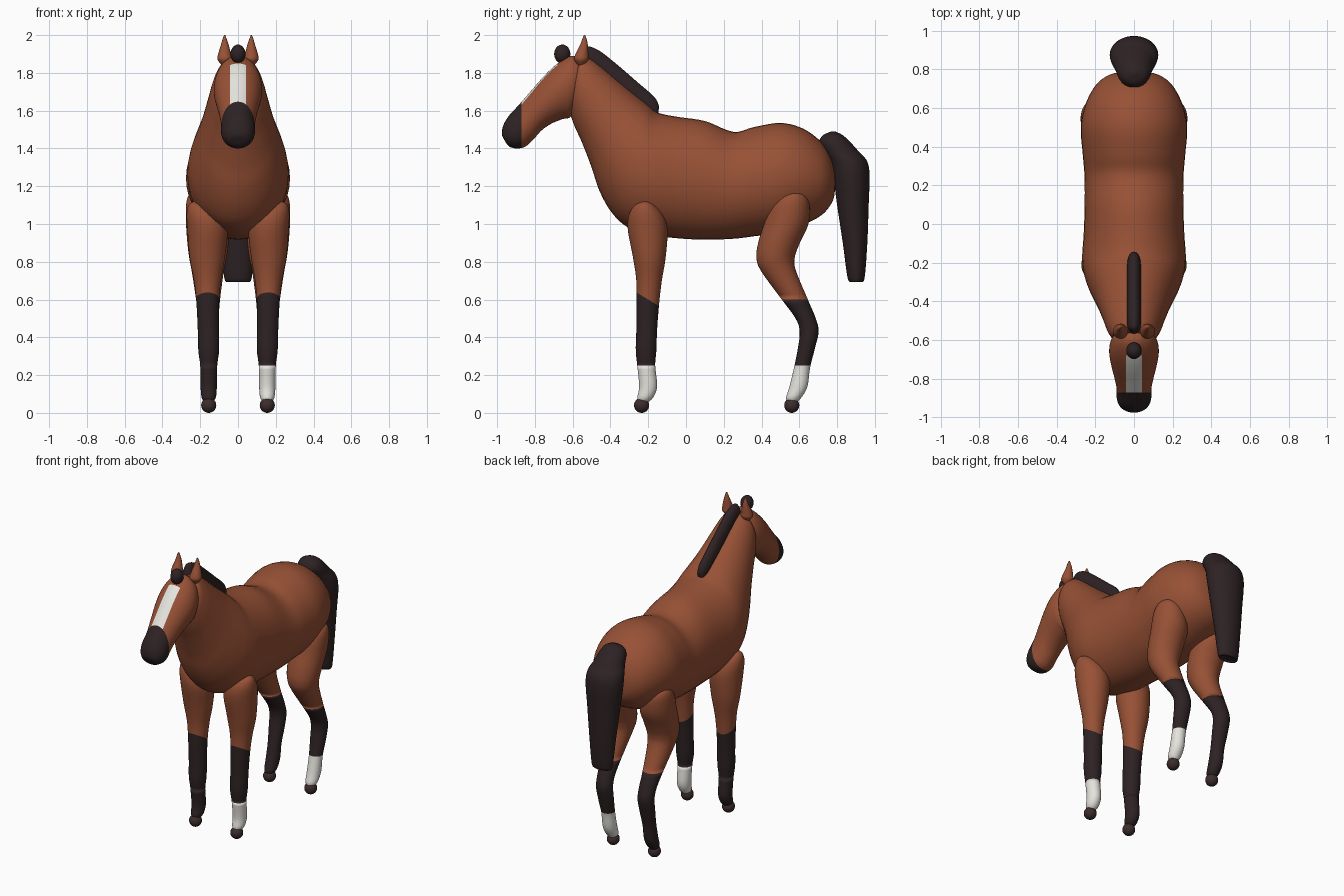
import bpy, bmesh, math
from mathutils import Vector


def material(name, rgb):
    m = bpy.data.materials.new(name)
    m.diffuse_color = (*rgb, 1)
    return m


COAT = material("chestnut coat", (0.31, 0.082, 0.036))
DARK = material("dark hair", (0.027, 0.016, 0.017))
WHITE = material("white marking", (0.78, 0.77, 0.72))
HOOF = material("hoof", (0.045, 0.026, 0.025))


def spline(p0, p1, p2, p3, t):
    return [0.5 * (2*b + (c - a)*t + (2*a - 5*b + 4*c - d)*t*t + (3*b - a - 3*c + d)*t**3)
            for a, b, c, d in zip(p0, p1, p2, p3)]


def finish(bm, name, mats, cuts=(), rule=None):
    for co, no in cuts:
        bmesh.ops.bisect_plane(bm, geom=bm.verts[:] + bm.edges[:] + bm.faces[:],
                               plane_co=co, plane_no=no)
    bmesh.ops.recalc_face_normals(bm, faces=bm.faces[:])
    bm.normal_update()
    for f in bm.faces:
        f.smooth = True
        if rule:
            f.material_index = rule(f.calc_center_median(), f.normal)
    me = bpy.data.meshes.new(name)
    bm.to_mesh(me)
    bm.free()
    for m in mats:
        me.materials.append(m)
    ob = bpy.data.objects.new(name, me)
    bpy.context.collection.objects.link(ob)
    return ob


def loft(name, stations, mats, cuts=(), rule=None, n=40, sub=5):
    """Elliptical rings; station = (y, z) of one side, (y, z) of the other, x centre, half width."""
    s = [stations[0]] + list(stations) + [stations[-1]]
    rows = [spline(*s[i:i + 4], k / sub) for i in range(len(s) - 3) for k in range(sub)]
    rows.append(stations[-1])
    bm = bmesh.new()
    rings = []
    for ya, za, yb, zb, xc, w in rows:
        ring = []
        for k in range(n):
            a = 2 * math.pi * k / n
            c = math.cos(a) / 2
            ring.append(bm.verts.new((xc + max(w, 0.002) * math.sin(a),
                                      (ya + yb) / 2 + c * (ya - yb),
                                      (za + zb) / 2 + c * (za - zb))))
        rings.append(ring)
    for r, q in zip(rings, rings[1:]):
        for k in range(n):
            bm.faces.new((r[k], r[(k + 1) % n], q[(k + 1) % n], q[k]))
    bm.faces.new(rings[0])
    bm.faces.new(rings[-1])
    return finish(bm, name, mats, cuts, rule)


def ball(name, loc, size, mat):
    bm = bmesh.new()
    bmesh.ops.create_uvsphere(bm, u_segments=24, v_segments=14, radius=1)
    for v in bm.verts:
        v.co = Vector(loc) + Vector([a * b for a, b in zip(v.co, size)])
    return finish(bm, name, [mat])


def level(rows, side=1):
    """Horizontal rings from (z, y0, y1, x0, x1)."""
    return [(y0, z, y1, z, side * (x0 + x1) / 2, (x1 - x0) / 2) for z, y0, y1, x0, x1 in rows]


def upright(rows):
    return [(a, b, c, d, 0, w) for a, b, c, d, w in rows]


# body and neck
loft("body_and_neck", upright([
    (0.79, 1.225, 0.79, 1.215, 0.005), (0.785, 1.29, 0.785, 1.15, 0.075),
    (0.765, 1.36, 0.765, 1.10, 0.14), (0.715, 1.435, 0.715, 1.045, 0.20),
    (0.62, 1.505, 0.62, 0.995, 0.25), (0.50, 1.535, 0.50, 0.955, 0.275),
    (0.36, 1.513, 0.36, 0.935, 0.265), (0.25, 1.488, 0.25, 0.922, 0.256),
    (0.10, 1.545, 0.10, 0.917, 0.255), (-0.05, 1.568, -0.05, 0.925, 0.26),
    (-0.15, 1.59, -0.20, 0.945, 0.268), (-0.20, 1.63, -0.32, 0.99, 0.258),
    (-0.25, 1.67, -0.40, 1.07, 0.236), (-0.30, 1.71, -0.46, 1.18, 0.21),
    (-0.36, 1.76, -0.50, 1.30, 0.185), (-0.43, 1.82, -0.55, 1.43, 0.16),
    (-0.50, 1.875, -0.595, 1.53, 0.138), (-0.55, 1.89, -0.62, 1.62, 0.11),
    (-0.58, 1.83, -0.61, 1.71, 0.05)]), [COAT])


# head with blaze and dark muzzle
def head_rule(c, n):
    if c.y < -0.87:
        return 1
    return 2 if abs(c.x) < 0.042 and c.y < -0.68 and n.z > 0.1 else 0


loft("head", upright([
    (-0.54, 1.80, -0.54, 1.72, 0.03), (-0.56, 1.87, -0.57, 1.64, 0.095),
    (-0.61, 1.89, -0.61, 1.568, 0.122), (-0.68, 1.85, -0.655, 1.555, 0.128),
    (-0.75, 1.785, -0.715, 1.53, 0.117), (-0.82, 1.705, -0.765, 1.495, 0.102),
    (-0.89, 1.625, -0.81, 1.445, 0.09), (-0.94, 1.57, -0.85, 1.41, 0.09),
    (-0.968, 1.52, -0.89, 1.40, 0.078), (-0.975, 1.475, -0.93, 1.407, 0.05),
    (-0.965, 1.45, -0.95, 1.425, 0.01)]), [COAT, DARK, WHITE],
    cuts=[((0, -0.87, 0), (0, 1, 0)), ((0, -0.68, 0), (0, 1, 0)),
          ((0.042, 0, 0), (1, 0, 0)), ((-0.042, 0, 0), (1, 0, 0))],
    rule=head_rule)

# mane and forelock
loft("mane", upright([
    (-0.55, 1.93, -0.57, 1.86, 0.01), (-0.525, 1.942, -0.56, 1.82, 0.032),
    (-0.46, 1.918, -0.50, 1.80, 0.036), (-0.36, 1.84, -0.41, 1.72, 0.036),
    (-0.25, 1.745, -0.30, 1.63, 0.036), (-0.17, 1.675, -0.22, 1.57, 0.034),
    (-0.145, 1.63, -0.17, 1.56, 0.022), (-0.145, 1.60, -0.15, 1.57, 0.005)]), [DARK])
ball("forelock", (0, -0.655, 1.90), (0.04, 0.043, 0.05), DARK)

# tail
loft("tail", level([
    (0.70, 0.875, 0.925, -0.055, 0.055), (0.712, 0.856, 0.945, -0.072, 0.072),
    (0.90, 0.83, 0.96, -0.09, 0.09), (1.10, 0.80, 0.967, -0.11, 0.11),
    (1.25, 0.78, 0.972, -0.125, 0.125), (1.33, 0.76, 0.96, -0.12, 0.12),
    (1.38, 0.73, 0.918, -0.10, 0.10), (1.43, 0.705, 0.873, -0.086, 0.086),
    (1.47, 0.725, 0.83, -0.06, 0.06), (1.49, 0.77, 0.79, -0.01, 0.01)]), [DARK])

FRONT = [(1.12, -0.225, -0.205, 0.215, 0.235), (1.10, -0.27, -0.165, 0.14, 0.262),
         (1.05, -0.302, -0.122, 0.085, 0.272), (0.97, -0.308, -0.098, 0.055, 0.268),
         (0.82, -0.28, -0.108, 0.07, 0.256), (0.70, -0.263, -0.128, 0.09, 0.233),
         (0.58, -0.263, -0.142, 0.10, 0.22), (0.44, -0.263, -0.153, 0.10, 0.213),
         (0.33, -0.266, -0.157, 0.10, 0.21), (0.25, -0.258, -0.163, 0.11, 0.20),
         (0.14, -0.248, -0.153, 0.112, 0.198), (0.08, -0.258, -0.175, 0.118, 0.192),
         (0.05, -0.25, -0.21, 0.14, 0.17)]
HIND = [(1.17, 0.565, 0.585, 0.215, 0.235), (1.15, 0.50, 0.63, 0.15, 0.262),
        (1.10, 0.45, 0.654, 0.09, 0.275), (1.00, 0.413, 0.648, 0.05, 0.275),
        (0.90, 0.382, 0.603, 0.05, 0.268), (0.82, 0.373, 0.575, 0.06, 0.258),
        (0.75, 0.398, 0.583, 0.075, 0.245), (0.60, 0.507, 0.645, 0.095, 0.222),
        (0.50, 0.58, 0.687, 0.102, 0.212), (0.43, 0.602, 0.702, 0.102, 0.21),
        (0.34, 0.592, 0.682, 0.105, 0.206), (0.24, 0.572, 0.657, 0.112, 0.198),
        (0.14, 0.548, 0.643, 0.112, 0.198), (0.08, 0.53, 0.61, 0.118, 0.192),
        (0.05, 0.54, 0.58, 0.14, 0.17)]

for side, word in ((1, "right"), (-1, "left")):
    # legs with dark stockings, white socks on the right side only
    for part, rows, tilt, y0, hoof_y in (("front", FRONT, 0.6, -0.20, -0.235),
                                         ("hind", HIND, 0.0, 0.57, 0.56)):
        def leg_rule(c, n):
            if c.z + tilt * (c.y - y0) > 0.60:
                return 0
            return 2 if side > 0 and c.z < 0.25 else 1
        loft(f"{word}_{part}_leg", level(rows, side), [COAT, DARK, WHITE],
             cuts=[((0, y0, 0.60), (0, tilt, 1)), ((0, 0, 0.25), (0, 0, 1))], rule=leg_rule)
        ball(f"{word}_{part}_hoof", (side * 0.155, hoof_y, 0.04), (0.04, 0.04, 0.04), HOOF)
    # ears
    loft(f"{word}_ear", level([
        (1.84, -0.57, -0.54, 0.055, 0.085), (1.87, -0.592, -0.517, 0.032, 0.108),
        (1.90, -0.585, -0.517, 0.037, 0.105), (1.95, -0.56, -0.52, 0.05, 0.09),
        (1.985, -0.547, -0.528, 0.062, 0.08), (2.00, -0.54, -0.534, 0.067, 0.073)], side),
        [COAT], n=20)
